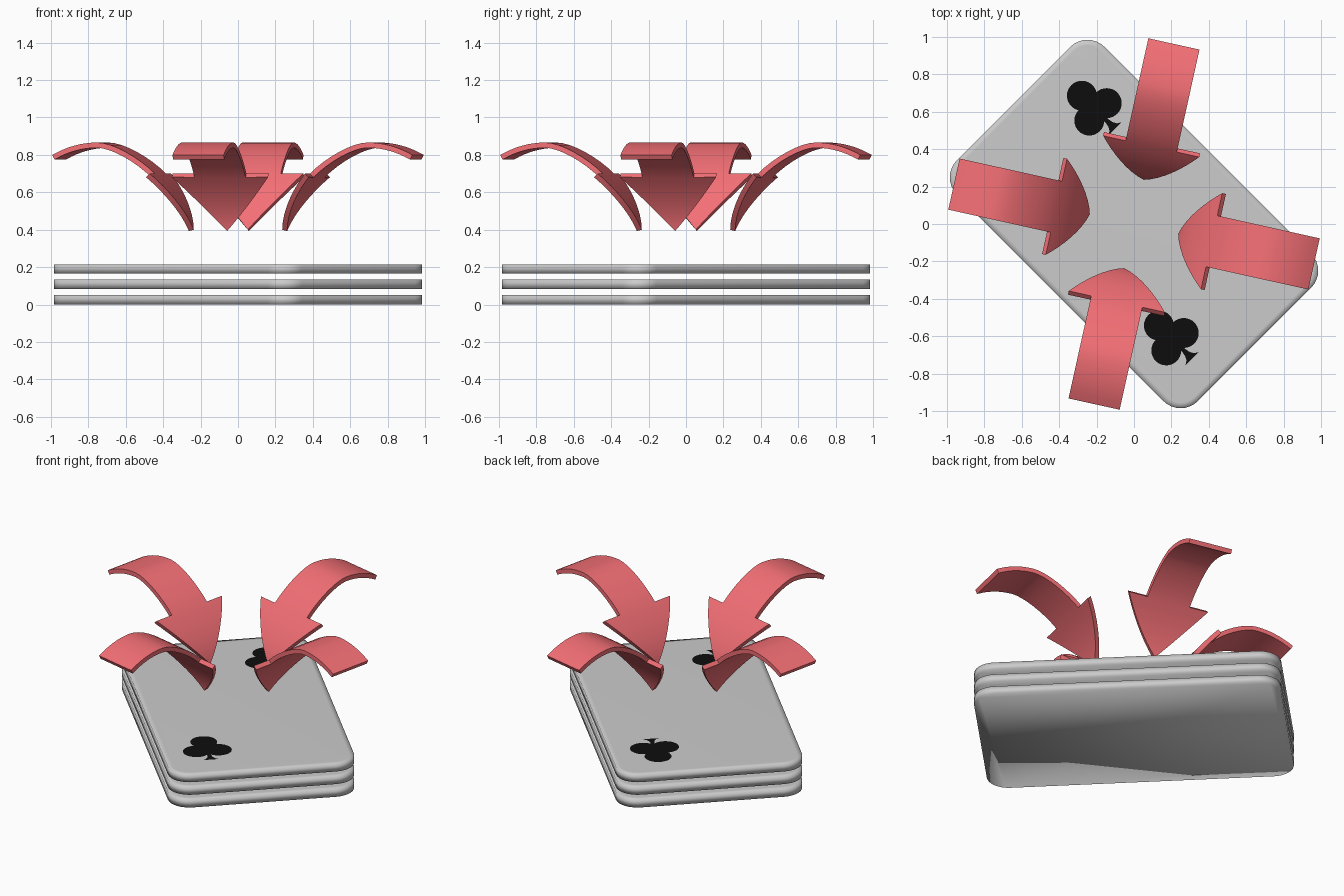
import bpy, bmesh, math
from mathutils import Vector
from mathutils.geometry import interpolate_bezier

if "Cube" in bpy.data.objects:
    bpy.data.objects.remove(bpy.data.objects["Cube"])


def material(name, color):
    m = bpy.data.materials.new(name)
    m.diffuse_color = color
    m.use_nodes = True
    m.node_tree.nodes["Principled BSDF"].inputs["Base Color"].default_value = m.diffuse_color
    return m


def add_object(name, bm, mat=None):
    bmesh.ops.recalc_face_normals(bm, faces=bm.faces)
    me = bpy.data.meshes.new(name)
    bm.to_mesh(me)
    bm.free()
    ob = bpy.data.objects.new(name, me)
    bpy.context.collection.objects.link(ob)
    if mat:
        me.materials.append(mat)
    return ob


red = material("red", (0.9, 0.16, 0.18, 1))
black = material("black", (0.004, 0.004, 0.004, 1))


# Cards: rounded slabs, softly shaded, with an inset rim on the top
def rounded_rect(hx, hy, r, n=8):
    pts = []
    for k, (sx, sy) in enumerate([(1, 1), (-1, 1), (-1, -1), (1, -1)]):
        for i in range(n + 1):
            a = math.pi / 2 * (k + i / n)
            pts.append((sx * (hx - r) + r * math.cos(a), sy * (hy - r) + r * math.sin(a)))
    return pts


def card(name, z0, z1):
    bm = bmesh.new()
    outer = rounded_rect(0.911, 0.558, 0.13)
    inner = rounded_rect(0.881, 0.528, 0.10)
    rings = [[bm.verts.new((x, y, z)) for x, y in pts]
             for pts, z in ((outer, z0), (outer, z1 - 0.001), (inner, z1))]
    n = len(outer)
    for a, b in zip(rings, rings[1:]):
        for i in range(n):
            j = (i + 1) % n
            bm.faces.new((a[i], a[j], b[j], b[i]))
    bm.faces.new(rings[0][::-1])
    bm.faces.new(rings[-1])
    for f in bm.faces:
        f.smooth = True
    ob = add_object(name, bm)
    ob.rotation_euler.z = -math.pi / 4


for i, (z0, z1) in enumerate([(0, 0.052), (0.083, 0.134), (0.165, 0.215)]):
    card(f"card_{i + 1}", z0, z1)


# Club pips: three discs and a flared stem lying on the top card
def club(name, u, v):
    bm = bmesh.new()
    z = 0.217
    for cu, cv in [(-0.082, 0), (0.04, 0.066), (0.04, -0.066)]:
        bm.faces.new([bm.verts.new((cu + 0.08 * math.cos(a), cv + 0.08 * math.sin(a), z))
                      for a in (math.tau * i / 32 for i in range(32))])
    half = [(-0.03, 0.014), (0.11, 0.012), (0.135, 0.017), (0.155, 0.028), (0.168, 0.049)]
    outline = [(a, -b) for a, b in half] + [(a, b) for a, b in reversed(half)]
    bm.faces.new([bm.verts.new((a, b, z)) for a, b in outline])
    ob = add_object(name, bm, black)
    for p in ob.data.polygons:
        if p.normal.z < 0:
            p.flip()
    ob.rotation_euler.z = -math.pi / 4
    s = math.sqrt(0.5)
    ob.location = ((u + v) * s, (v - u) * s, 0)


club("club_pip_back", -0.60, 0.288)
club("club_pip_front", 0.56, -0.290)


# Arrows: bent flat arrows pointing down to the middle
def path(*pts, n=9):
    return interpolate_bezier(*[Vector((x, 0, z)) for x, z in pts], n)


tail = path((0.986, 0.80), (0.91, 0.842), (0.83, 0.866), (0.74, 0.866))
bend = path((0.74, 0.866), (0.655, 0.866), (0.51, 0.785), (0.425, 0.70))
head = path((0.425, 0.70), (0.35, 0.625), (0.265, 0.51), (0.242, 0.40))


def arrow(name, angle):
    bm = bmesh.new()

    def row(p, w):
        return [bm.verts.new((p.x, s * w, p.z)) for s in (-1, 1)]

    shaft = [row(p, 0.14) for p in tail + bend[1:]]
    for a, b in zip(shaft, shaft[1:]):
        bm.faces.new((a[0], a[1], b[1], b[0]))
    barbs = [row(p, 0.263 * (p.z - 0.40) / 0.30) for p in head[:-1]]
    tip = bm.verts.new(head[-1])
    a, b, s = barbs[0], barbs[1], shaft[-1]
    bm.faces.new((a[0], s[0], s[1], a[1], b[1], b[0]))
    for a, b in zip(barbs[1:], barbs[2:]):
        bm.faces.new((a[0], a[1], b[1], b[0]))
    bm.faces.new((barbs[-1][0], barbs[-1][1], tip))
    bmesh.ops.recalc_face_normals(bm, faces=bm.faces)
    bm.faces.ensure_lookup_table()
    flip = bm.faces[0].normal.z < 0
    ob = add_object(name, bm, red)
    if flip:
        ob.data.flip_normals()
    mod = ob.modifiers.new("thickness", 'SOLIDIFY')
    mod.thickness = 0.028
    mod.offset = -1
    bpy.ops.object.select_all(action='DESELECT')
    bpy.context.view_layer.objects.active = ob
    ob.select_set(True)
    bpy.ops.object.modifier_apply(modifier=mod.name)
    bpy.ops.object.shade_smooth_by_angle(angle=math.radians(35))
    ob.rotation_euler.z = angle


for k, side in enumerate(["right", "back", "left", "front"]):
    arrow(f"arrow_{side}", math.radians(-12.5 + 90 * k))
